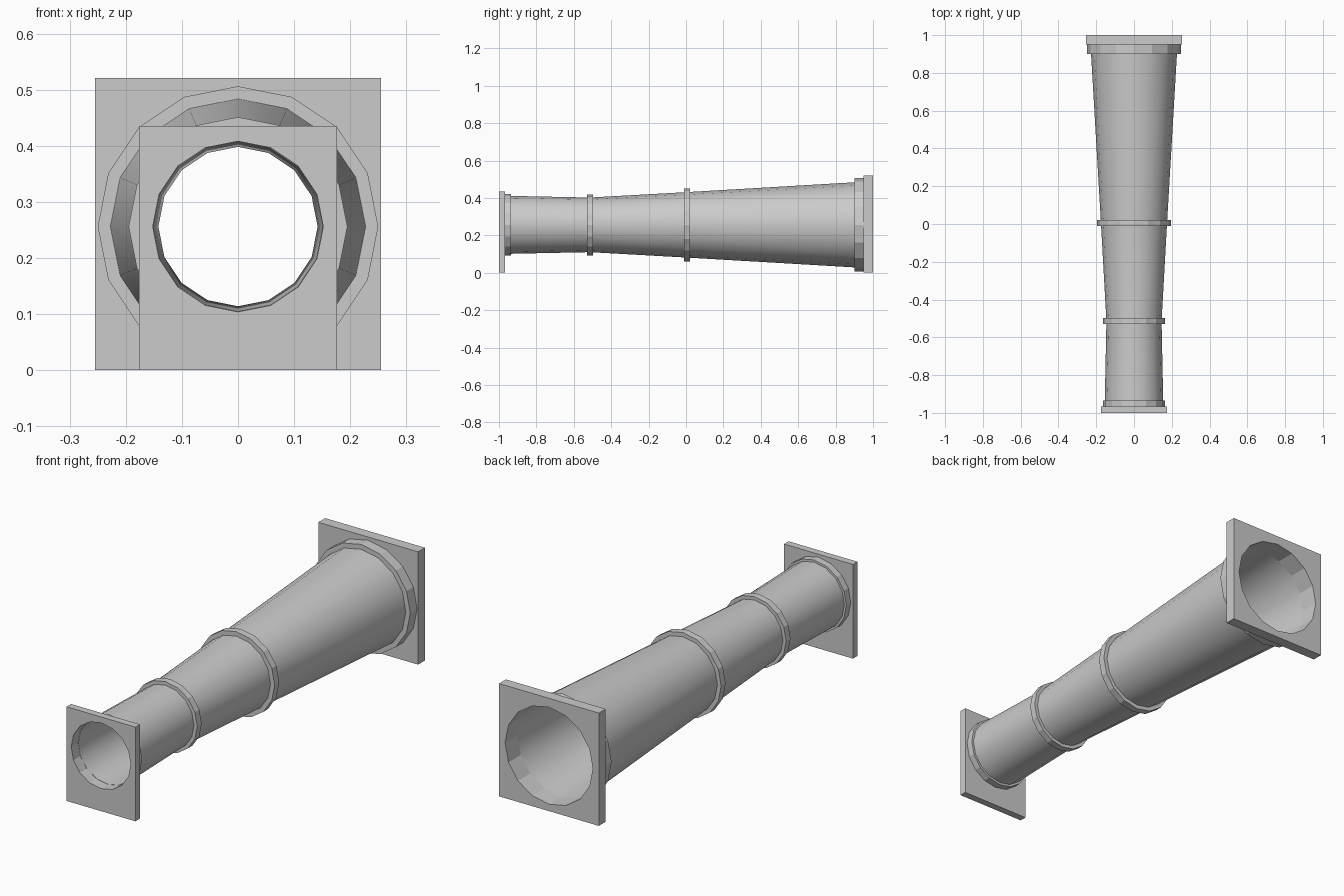
import bpy, bmesh, math

SIDES = 16
AXIS_Z = 0.256   # height of the pipe axis
WALL = 0.004

cube = bpy.data.objects.get("Cube")
if cube:
    bpy.data.objects.remove(cube, do_unlink=True)

grey = bpy.data.materials.new("light_grey")
grey.use_nodes = True
grey.diffuse_color = (0.6, 0.6, 0.6, 1)
grey.node_tree.nodes["Principled BSDF"].inputs["Base Color"].default_value = (0.6, 0.6, 0.6, 1)


def finish(name, bm, smooth=False):
    bmesh.ops.recalc_face_normals(bm, faces=bm.faces)
    mesh = bpy.data.meshes.new(name)
    bm.to_mesh(mesh)
    bm.free()
    mesh.materials.append(grey)
    obj = bpy.data.objects.new(name, mesh)
    bpy.context.collection.objects.link(obj)
    if smooth:
        bpy.ops.object.select_all(action="DESELECT")
        obj.select_set(True)
        bpy.context.view_layer.objects.active = obj
        bpy.ops.object.shade_smooth_by_angle(angle=math.radians(30))
    return obj


def circle(bm, y, r):
    return [bm.verts.new((r * math.sin(2 * math.pi * i / SIDES), y,
                          AXIS_Z + r * math.cos(2 * math.pi * i / SIDES)))
            for i in range(SIDES)]


def lathe(name, profile, smooth=False):
    """Turn a closed (y, radius) profile around the pipe axis."""
    bm = bmesh.new()
    rings = [circle(bm, y, r) for y, r in profile]
    for k, a in enumerate(rings):
        b = rings[(k + 1) % len(rings)]
        for i in range(SIDES):
            j = (i + 1) % SIDES
            bm.faces.new((a[i], a[j], b[j], b[i]))
    return finish(name, bm, smooth)


def collar(name, y0, y1, outer, inner):
    lathe(name, [(y0, inner), (y0, outer), (y1, outer), (y1, inner)])


def plate(name, y0, y1, half_width, height, hole):
    """Rectangular plate with a faceted round hole."""
    bm = bmesh.new()
    corners = [bm.verts.new((x, y0, z)) for x, z in
               ((-half_width, 0), (half_width, 0), (half_width, height), (-half_width, height))]
    for loop in (corners, circle(bm, y0, hole)):
        for i, v in enumerate(loop):
            bm.edges.new((v, loop[(i + 1) % len(loop)]))
    bmesh.ops.triangle_fill(bm, edges=bm.edges[:], use_beauty=True, normal=(0, -1, 0))
    result = bmesh.ops.extrude_face_region(bm, geom=bm.faces[:], use_keep_orig=True)
    moved = [g for g in result["geom"] if isinstance(g, bmesh.types.BMVert)]
    bmesh.ops.translate(bm, verts=moved, vec=(0, y1 - y0, 0))
    return finish(name, bm)


# Pipe walls: short straight neck, then a long flare
outline = [(-0.95, 0.155), (-0.515, 0.146), (0.005, 0.175), (0.91, 0.228)]
lathe("flared_pipe", outline + [(y, r - WALL) for y, r in reversed(outline)], smooth=True)

# Collars around the pipe
collar("front_flange", -0.967, -0.935, 0.165, 0.152)
collar("neck_collar", -0.53, -0.498, 0.163, 0.145)
collar("middle_collar", -0.011, 0.022, 0.195, 0.174)
collar("back_flange", 0.90, 0.95, 0.25, 0.224)

# Square end plates
plate("front_plate", -1.0, -0.967, 0.176, 0.435, 0.152)
plate("back_plate", 0.95, 1.0, 0.255, 0.521, 0.224)
